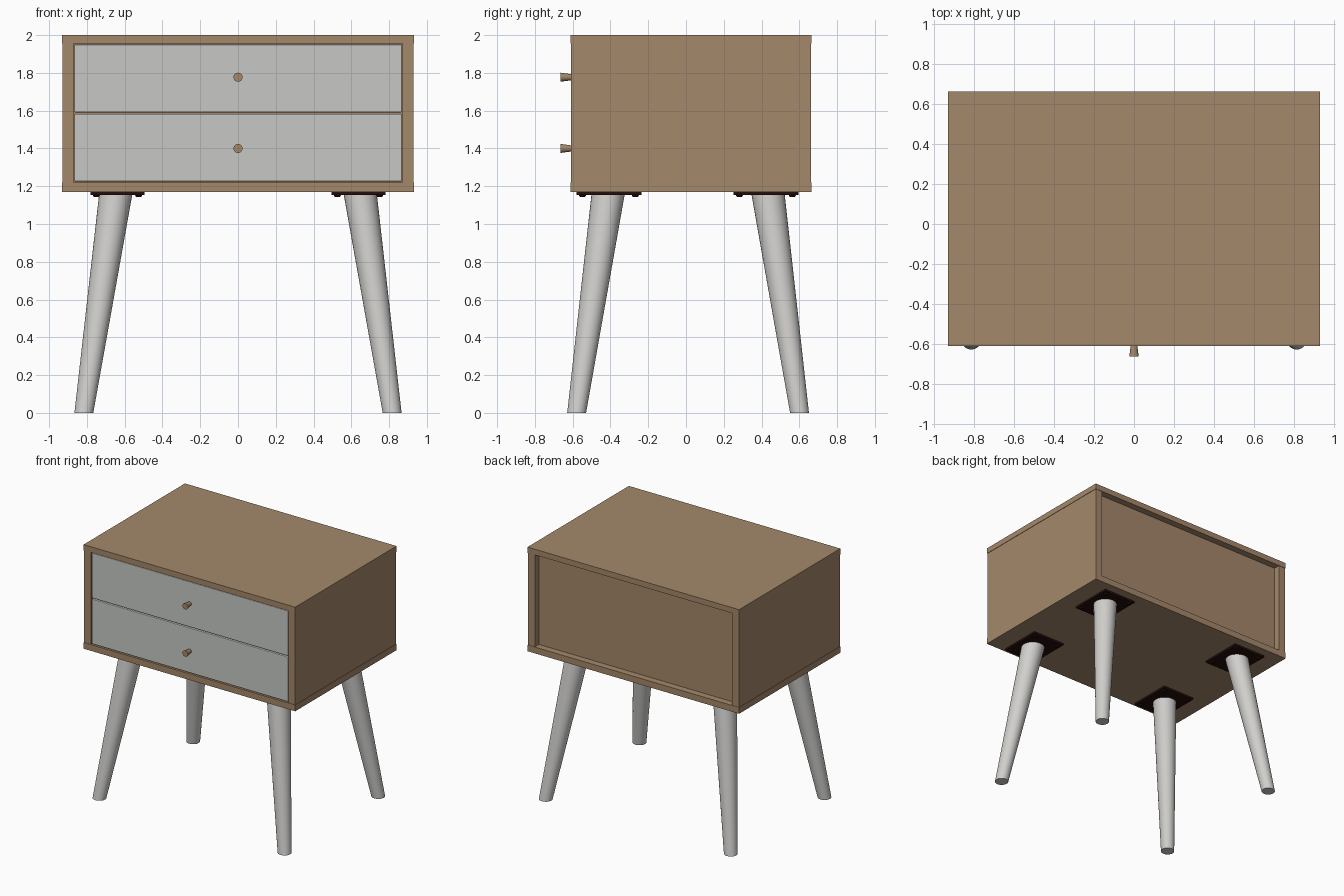
import bpy, bmesh, math
from mathutils import Matrix, Vector

if "Cube" in bpy.data.objects:
    bpy.data.objects.remove(bpy.data.objects["Cube"])


def material(name, rgb):
    lin = [((c / 255 + 0.055) / 1.055) ** 2.4 for c in rgb]
    m = bpy.data.materials.new(name)
    m.diffuse_color = (*lin, 1)
    m.use_nodes = True
    m.node_tree.nodes["Principled BSDF"].inputs["Base Color"].default_value = m.diffuse_color
    return m


WOOD = material("walnut_brown", (164, 136, 106))
PAINT = material("drawer_grey", (199, 201, 198))
LEG = material("leg_light_grey", (208, 207, 204))
METAL = material("dark_bracket", (34, 14, 11))


def finish(name, bm, mat, smooth=False):
    bmesh.ops.recalc_face_normals(bm, faces=bm.faces)
    me = bpy.data.meshes.new(name)
    bm.to_mesh(me)
    bm.free()
    me.materials.append(mat)
    ob = bpy.data.objects.new(name, me)
    bpy.context.collection.objects.link(ob)
    if smooth:
        bpy.ops.object.select_all(action='DESELECT')
        ob.select_set(True)
        bpy.context.view_layer.objects.active = ob
        bpy.ops.object.shade_smooth_by_angle(angle=math.radians(35))
    return ob


def box(name, x, y, z, mat, bevel=0.0):
    """Box from (min, max) ranges on each axis."""
    bm = bmesh.new()
    bmesh.ops.create_cube(bm, size=1)
    for v in bm.verts:
        v.co = Vector([(a + b) / 2 + c * (b - a) for c, (a, b) in zip(v.co, (x, y, z))])
    if bevel:
        bmesh.ops.bevel(bm, geom=bm.edges[:], offset=bevel, segments=2,
                        profile=0.5, affect='EDGES')
    return finish(name, bm, mat)


def taper(name, p0, r0, p1, r1, mat, axis='Z', sides=32):
    """Tapered round bar whose end caps stay square to the given axis."""
    bm = bmesh.new()
    rings = []
    for p, r in ((p0, r0), (p1, r1)):
        ring = []
        for i in range(sides):
            a = 2 * math.pi * i / sides
            c, s = r * math.cos(a), r * math.sin(a)
            off = Vector((c, s, 0)) if axis == 'Z' else Vector((c, 0, s))
            ring.append(bm.verts.new(Vector(p) + off))
        rings.append(ring)
        bm.faces.new(ring)
    for i in range(sides):
        j = (i + 1) % sides
        bm.faces.new((rings[0][i], rings[0][j], rings[1][j], rings[1][i]))
    return finish(name, bm, mat, True)


# Cabinet shell
Y0, Y1 = -0.612, 0.664
box("top_panel", (-0.933, 0.933), (Y0, Y1), (1.955, 2.0), WOOD)
box("bottom_panel", (-0.933, 0.933), (Y0, Y1), (1.17, 1.22), WOOD)
for side, s in (("left", -1), ("right", 1)):
    box(side + "_side_panel", sorted((s * 0.87, s * 0.93)),
        (Y0 + 0.003, Y1 - 0.003), (1.22, 1.955), WOOD)
box("back_panel", (-0.87, 0.87), (0.58, 0.61), (1.22, 1.955), WOOD)

# Drawers with flared round knobs
for label, z0, z1, kz in (("lower", 1.226, 1.583, 1.40), ("upper", 1.591, 1.95, 1.777)):
    box(label + "_drawer_front", (-0.866, 0.866), (-0.608, -0.55), (z0, z1), PAINT, 0.004)
    box(label + "_drawer_box", (-0.83, 0.83), (-0.55, 0.5), (z0 + 0.03, z1 - 0.03), PAINT)
    taper(label + "_knob", (0, -0.607, kz), 0.016, (0, -0.665, kz), 0.024, WOOD, 'Y', 24)

# Splayed legs, each on a screwed mounting plate
for row, py, top_y, foot_y in (("front", -0.408, -0.412, -0.579), ("back", 0.423, 0.434, 0.601)):
    for side, s in (("left", -1), ("right", 1)):
        tag = row + "_" + side
        px = s * 0.638
        taper(tag + "_leg", (s * 0.816, foot_y, 0), 0.05, (s * 0.647, top_y, 1.16), 0.088, LEG)
        box(tag + "_plate", (px - 0.143, px + 0.143), (py - 0.172, py + 0.172),
            (1.153, 1.17), METAL, 0.003)
        # Four screw heads in one object
        bm = bmesh.new()
        for dx in (-0.112, 0.112):
            for dy in (-0.14, 0.14):
                bmesh.ops.create_cone(bm, cap_ends=True, segments=16, radius1=0.014,
                                      radius2=0.02, depth=0.01,
                                      matrix=Matrix.Translation((px + dx, py + dy, 1.149)))
        finish(tag + "_screws", bm, METAL, True)
